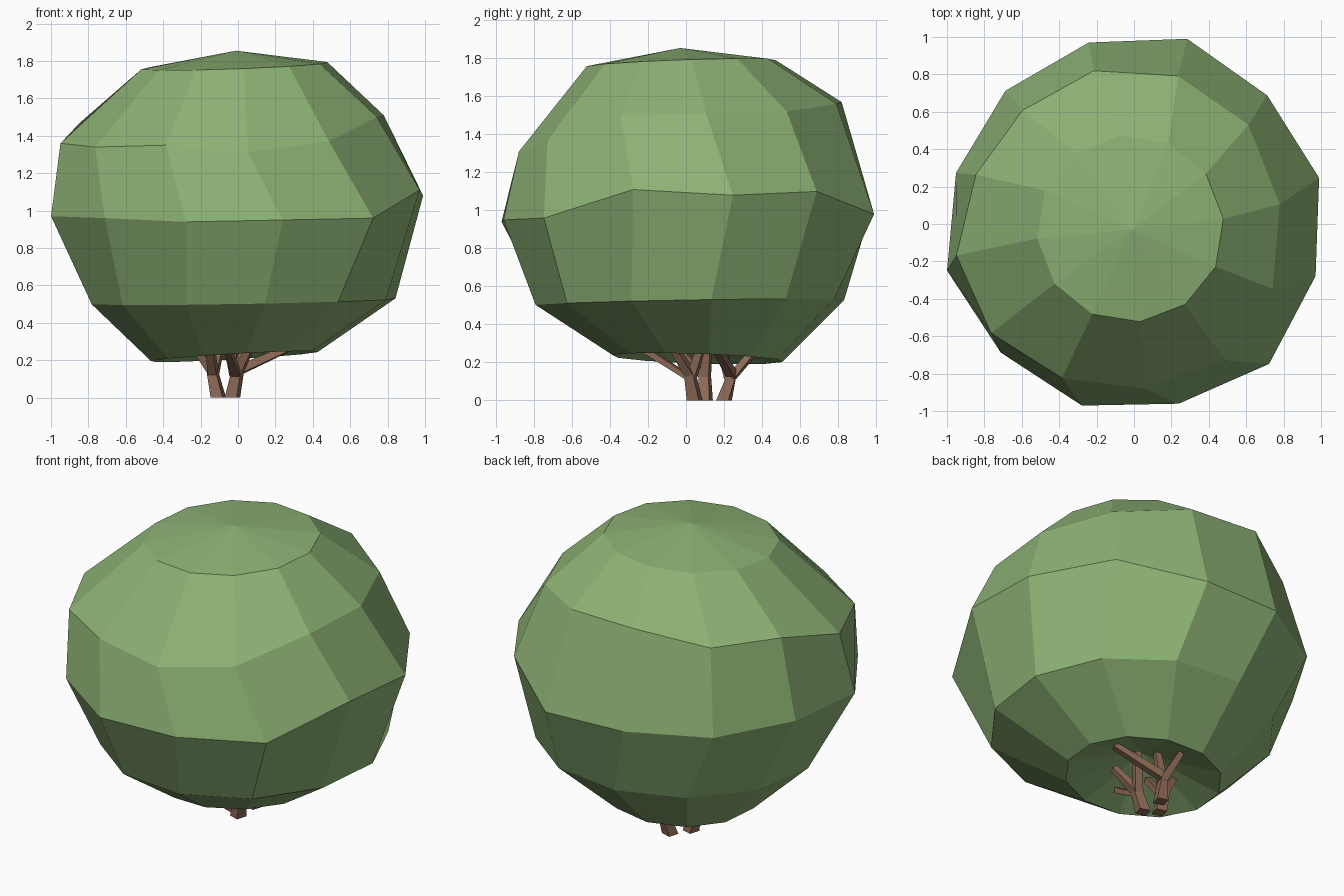
import bpy, bmesh
from math import cos, sin, radians, pi
from mathutils import Vector

if "Cube" in bpy.data.objects:
    bpy.data.objects.remove(bpy.data.objects["Cube"])


def make_material(name, rgb):
    mat = bpy.data.materials.new(name)
    mat.use_nodes = True
    mat.diffuse_color = (*rgb, 1)
    mat.node_tree.nodes["Principled BSDF"].inputs["Base Color"].default_value = (*rgb, 1)
    return mat


leaf_green = make_material("leaf green", (0.265, 0.445, 0.175))
bark_brown = make_material("bark brown", (0.27, 0.145, 0.095))


def finish(bm, name, mat):
    bmesh.ops.recalc_face_normals(bm, faces=bm.faces)
    mesh = bpy.data.meshes.new(name)
    bm.to_mesh(mesh)
    bm.free()
    mesh.materials.append(mat)
    obj = bpy.data.objects.new(name, mesh)
    bpy.context.collection.objects.link(obj)
    return obj


def bridge(bm, a, b):
    for i in range(len(a)):
        j = (i + 1) % len(a)
        bm.faces.new((a[i], a[j], b[j], b[i]))


def fan(bm, ring, tip):
    for i in range(len(ring)):
        bm.faces.new((ring[i], ring[(i + 1) % len(ring)], tip))


SIDES = 12


def tilted(height, amount, toward, turn):
    """Heights of a flat ring leaning up toward one direction."""
    return [height + amount * cos(radians(turn - toward) + 2 * pi * i / SIDES)
            for i in range(SIDES)]


# Foliage: faceted ball of uneven rings, hollowed underneath
# Each ring: centre x, centre y, turn, radii, heights
RINGS = [
    (-0.02, 0.06, 8, [0.45] * SIDES, tilted(0.22, 0.03, -30, 8)),
    (0.03, 0.02, 8, [0.82] * SIDES, tilted(0.515, 0.02, 45, 8)),
    (0, 0, 14,
     [1.02, 0.99, 1.03, 1, 0.99, 0.99, 1.03, 0.99, 1.01, 0.99, 1.04, 1.01],
     [1.08, 1.1, 0.98, 0.99, 0.97, 0.98, 0.97, 0.96, 0.94, 0.95, 0.96, 1.11]),
    (-0.08, -0.03, 9,
     [0.87, 0.89, 0.88, 0.86, 0.82, 0.82, 0.88, 0.88, 0.85, 0.86, 0.9, 0.88],
     [1.51, 1.52, 1.56, 1.57, 1.47, 1.47, 1.36, 1.34, 1.35, 1.31, 1.37, 1.5]),
    (-0.02, -0.025, 6, [0.5] * SIDES, tilted(1.775, 0.025, 45, 6)),
]
bm = bmesh.new()
rings = []
for cx, cy, turn, radii, heights in RINGS:
    ring = []
    for i in range(SIDES):
        a = radians(turn) + 2 * pi * i / SIDES
        ring.append(bm.verts.new((cx + radii[i] * cos(a), cy + radii[i] * sin(a), heights[i])))
    rings.append(ring)
for low, high in zip(rings, rings[1:]):
    bridge(bm, low, high)
fan(bm, rings[-1], bm.verts.new((-0.01, -0.03, 1.855)))
fan(bm, rings[0], bm.verts.new((-0.02, 0.05, 0.38)))
finish(bm, "foliage", leaf_green)


# Stems and branches: tapered square limbs following short paths
def limb(name, path, start, end):
    bm = bmesh.new()
    points = [Vector(p) for p in path]
    sections = []
    for i, p in enumerate(points):
        along = (points[min(i + 1, len(points) - 1)] - points[max(i - 1, 0)]).normalized()
        if i == 0:
            along = Vector((0, 0, 1))
        side = along.cross(Vector((0.3, 1, 0))).normalized()
        other = along.cross(side)
        r = start + (end - start) * i / (len(points) - 1)
        sections.append([bm.verts.new(p + r * (cos(a) * side + sin(a) * other))
                         for a in (pi / 4 + k * pi / 2 for k in range(4))])
    for low, high in zip(sections, sections[1:]):
        bridge(bm, low, high)
    bm.faces.new(sections[0])
    bm.faces.new(sections[-1])
    return finish(bm, name, bark_brown)


STEMS = [  # name, base, fork, branch tips
    ("front", (-0.03, 0.045, 0), (0, 0.02, 0.14),
     [(0.08, -0.08, 0.3), (-0.06, -0.22, 0.27), (0.06, 0.1, 0.34)]),
    ("side", (-0.105, 0.1, 0), (-0.14, 0.1, 0.15),
     [(-0.23, 0.07, 0.27), (-0.08, 0.12, 0.35), (-0.15, -0.06, 0.3)]),
    ("back", (-0.03, 0.2, 0), (-0.01, 0.24, 0.14),
     [(0.28, 0.16, 0.27), (-0.05, 0.36, 0.26), (-0.03, 0.17, 0.33)]),
]
for name, base, fork, tips in STEMS:
    limb(name + "_stem", [base, fork, tips[0]], 0.047, 0.024)
    for n, tip in enumerate(tips[1:], 1):
        root = Vector(base).lerp(Vector(fork), 0.8)
        limb(f"{name}_branch_{n}", [root, tip], 0.036, 0.024)
